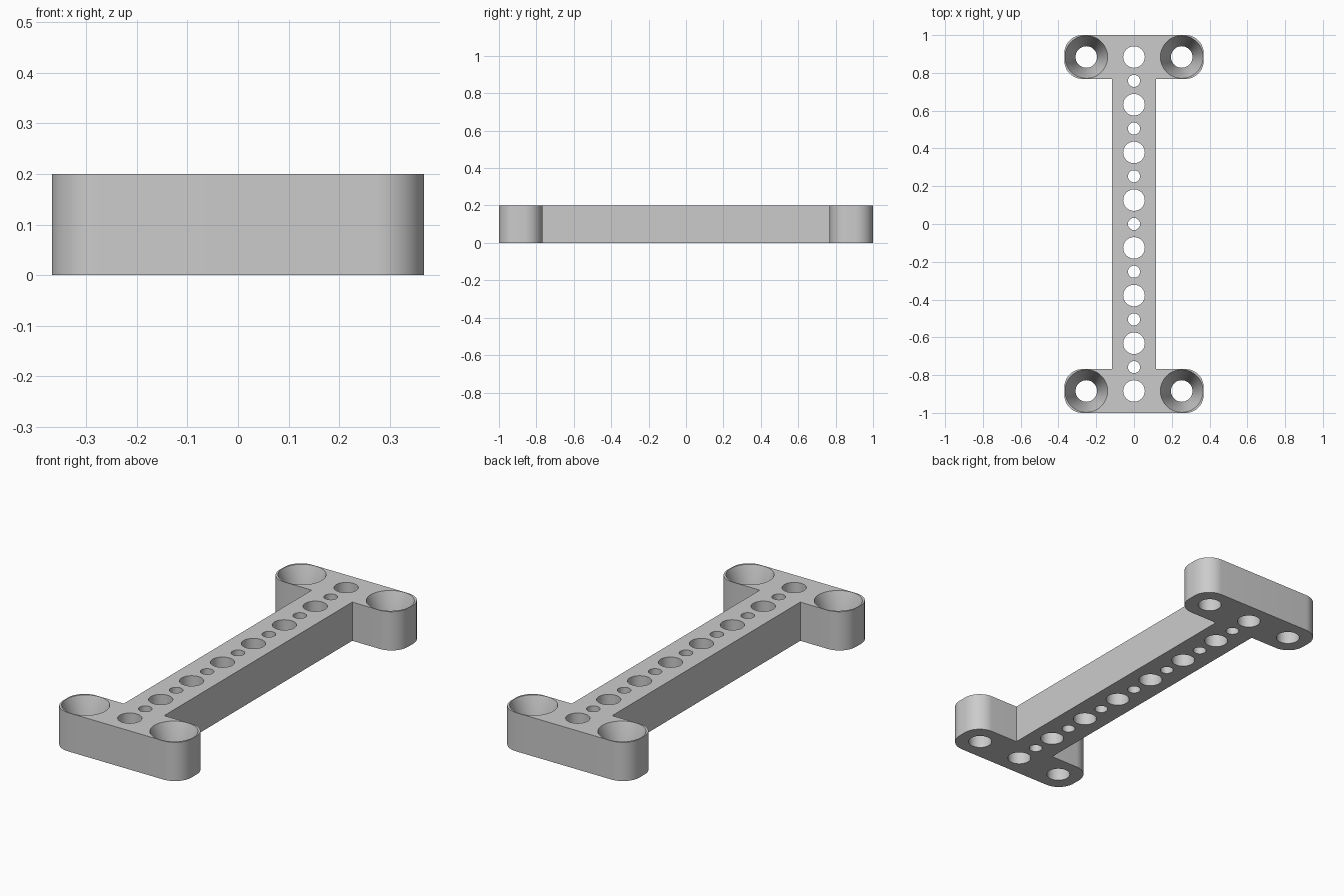
import bpy, bmesh, math
from mathutils import Matrix

cube = bpy.data.objects.get("Cube")
if cube:
    bpy.data.objects.remove(cube, do_unlink=True)

HEIGHT = 0.2
PITCH = 0.1263           # spacing between neighbouring holes
HALF = 0.1158            # half width of the bar and of each end flange
END_X = 2 * PITCH        # screw positions
END_Y = 7 * PITCH
CORNER = 0.095
HOLE, SMALL_HOLE, SCREW_HEAD = 0.057, 0.032, 0.113
CONE_BOTTOM = 0.04


def make_object(name, bm):
    bmesh.ops.recalc_face_normals(bm, faces=bm.faces)
    mesh = bpy.data.meshes.new(name)
    bm.to_mesh(mesh)
    bm.free()
    obj = bpy.data.objects.new(name, mesh)
    bpy.context.collection.objects.link(obj)
    return obj


def corner_arc(cx, cy, start, steps=16):
    angles = [start + math.pi / 2 * i / steps for i in range(steps + 1)]
    return [(cx + CORNER * math.cos(a), cy + CORNER * math.sin(a)) for a in angles]


def add_cone(bm, x, y, z0, z1, r0, r1):
    bmesh.ops.create_cone(bm, cap_ends=True, segments=48, radius1=r0, radius2=r1,
                          depth=z1 - z0, matrix=Matrix.Translation((x, y, (z0 + z1) / 2)))


# I-shaped plate: outline of the back half, turned half round for the front
inset = END_X + HALF - CORNER
half = [(HALF, END_Y - HALF)]
half += corner_arc(inset, END_Y - HALF + CORNER, -math.pi / 2)
half += corner_arc(inset, 1 - CORNER, 0)
half += corner_arc(-inset, 1 - CORNER, math.pi / 2)
half += corner_arc(-inset, END_Y - HALF + CORNER, math.pi)
half += [(-HALF, END_Y - HALF)]
outline = half + [(-x, -y) for x, y in half]
bm = bmesh.new()
base = bm.faces.new([bm.verts.new((x, y, 0)) for x, y in outline])
top = bmesh.ops.extrude_face_region(bm, geom=[base])
bmesh.ops.translate(bm, vec=(0, 0, HEIGHT),
                    verts=[v for v in top["geom"] if isinstance(v, bmesh.types.BMVert)])
plate = make_object("mounting_plate", bm)

# Through holes: alternating sizes on the bar, plus the four screw holes
screws = [(x, y) for x in (-END_X, END_X) for y in (-END_Y, END_Y)]
bm = bmesh.new()
for k in range(-7, 8):
    r = HOLE if k % 2 else SMALL_HOLE
    add_cone(bm, 0, k * PITCH, -0.1, HEIGHT + 0.1, r, r)
for x, y in screws:
    add_cone(bm, x, y, -0.1, HEIGHT + 0.1, HOLE, HOLE)
hole_cutter = make_object("hole_cutter", bm)

# Conical screw head recesses, extended a little above the top face
slope = (SCREW_HEAD - HOLE) / (HEIGHT - CONE_BOTTOM)
bm = bmesh.new()
for x, y in screws:
    add_cone(bm, x, y, CONE_BOTTOM, HEIGHT + 0.02, HOLE, SCREW_HEAD + 0.02 * slope)
recess_cutter = make_object("recess_cutter", bm)

# Cut the plate
bpy.ops.object.select_all(action="DESELECT")
plate.select_set(True)
bpy.context.view_layer.objects.active = plate
for cutter in (recess_cutter, hole_cutter):
    cutter.hide_render = True
    mod = plate.modifiers.new(cutter.name, "BOOLEAN")
    mod.operation, mod.solver, mod.object = "DIFFERENCE", "EXACT", cutter
    bpy.ops.object.modifier_apply(modifier=mod.name)
    bpy.data.objects.remove(cutter, do_unlink=True)
bpy.ops.object.shade_smooth_by_angle(angle=math.radians(30))

# Plain grey
grey = bpy.data.materials.new("light_grey")
grey.use_nodes = True
colour = (0.6, 0.6, 0.6, 1)
grey.diffuse_color = colour
grey.node_tree.nodes["Principled BSDF"].inputs["Base Color"].default_value = colour
plate.data.materials.clear()
plate.data.materials.append(grey)
